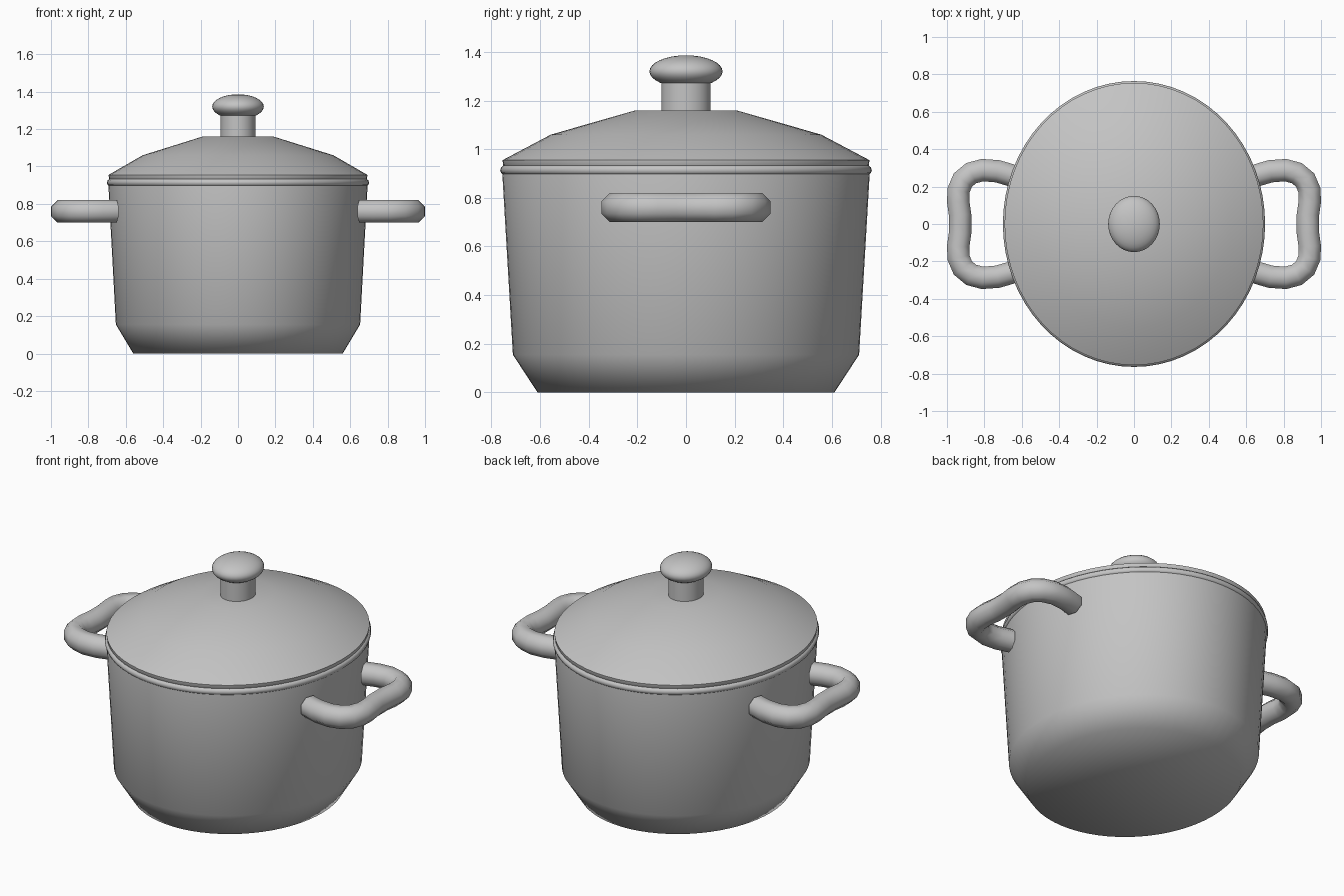
import bpy
import bmesh
from math import cos, sin, pi, radians
from mathutils import Vector

cube = bpy.data.objects.get("Cube")
if cube:
    bpy.data.objects.remove(cube, do_unlink=True)

STRETCH = 1.09  # the pot is slightly oval, longer along y

grey = bpy.data.materials.new("brushed_grey")
grey.use_nodes = True
grey.diffuse_color = (0.55, 0.55, 0.55, 1)
grey.node_tree.nodes["Principled BSDF"].inputs["Base Color"].default_value = grey.diffuse_color


def finish(name, bm, angle):
    bmesh.ops.recalc_face_normals(bm, faces=bm.faces)
    mesh = bpy.data.meshes.new(name)
    bm.to_mesh(mesh)
    bm.free()
    mesh.materials.append(grey)
    obj = bpy.data.objects.new(name, mesh)
    bpy.context.collection.objects.link(obj)
    bpy.ops.object.select_all(action="DESELECT")
    obj.select_set(True)
    bpy.context.view_layer.objects.active = obj
    bpy.ops.object.shade_smooth_by_angle(angle=radians(angle))
    return obj


def lathe(name, profile, angle=62, steps=64):
    """Spin a (radius, height) profile around z, then stretch it into an oval."""
    bm = bmesh.new()
    verts = [bm.verts.new((r, 0, z)) for r, z in profile]
    edges = [bm.edges.new(pair) for pair in zip(verts, verts[1:])]
    bmesh.ops.spin(bm, geom=verts + edges, cent=(0, 0, 0), axis=(0, 0, 1),
                   angle=2 * pi, steps=steps, use_merge=True)
    bmesh.ops.remove_doubles(bm, verts=bm.verts, dist=0.0001)
    bmesh.ops.scale(bm, vec=(1, STRETCH, 1), verts=bm.verts)
    return finish(name, bm, angle)


def handle(name, side, radius=0.065, height=0.76, sides=8):
    """Sweep an octagonal tube along a bracket-shaped path."""
    half = [(0.655, 0.26), (0.73, 0.282), (0.81, 0.288), (0.87, 0.272),
            (0.915, 0.235), (0.938, 0.18), (0.94, 0.12), (0.93, 0.05)]
    path = half + [(x, -y) for x, y in reversed(half)]
    path = [Vector((side * x, y, height)) for x, y in path]
    up = Vector((0, 0, 1))
    bm = bmesh.new()
    rings = []
    for i, p in enumerate(path):
        tangent = path[min(i + 1, len(path) - 1)] - path[max(i - 1, 0)]
        across = tangent.cross(up).normalized()
        angles = [2 * pi * (k + 0.5) / sides for k in range(sides)]
        rings.append([bm.verts.new(p + radius * (across * cos(a) + up * sin(a)))
                      for a in angles])
    for a, b in zip(rings, rings[1:]):
        for k in range(sides):
            n = (k + 1) % sides
            bm.faces.new((a[k], a[n], b[n], b[k]))
    bm.faces.new(rings[0])
    bm.faces.new(rings[-1])
    return finish(name, bm, 62)


# Pot body with a chamfered base
lathe("pot_body", [(0, 0), (0.56, 0), (0.653, 0.155), (0.693, 0.90), (0.69, 0.93)])

# Rounded lip where the lid sits on the pot
lip = [(0.683 + 0.018 * cos(a), 0.914 + 0.02 * sin(a))
       for a in (2 * pi * k / 10 for k in range(11))]
lathe("lid_rim", lip)

# Domed lid with a flat crown
lathe("lid", [(0.68, 0.92), (0.69, 0.935), (0.692, 0.955), (0.51, 1.06),
              (0.19, 1.16), (0, 1.16)])

# Knob neck and flattened ball
lathe("knob_neck", [(0.093, 1.15), (0.093, 1.30)], steps=32)
ball = [(0.138 * sin(pi * k / 16), 1.32 - 0.066 * cos(pi * k / 16)) for k in range(17)]
lathe("knob", ball, steps=32)

# Side handles
handle("left_handle", 1)
handle("right_handle", -1)
